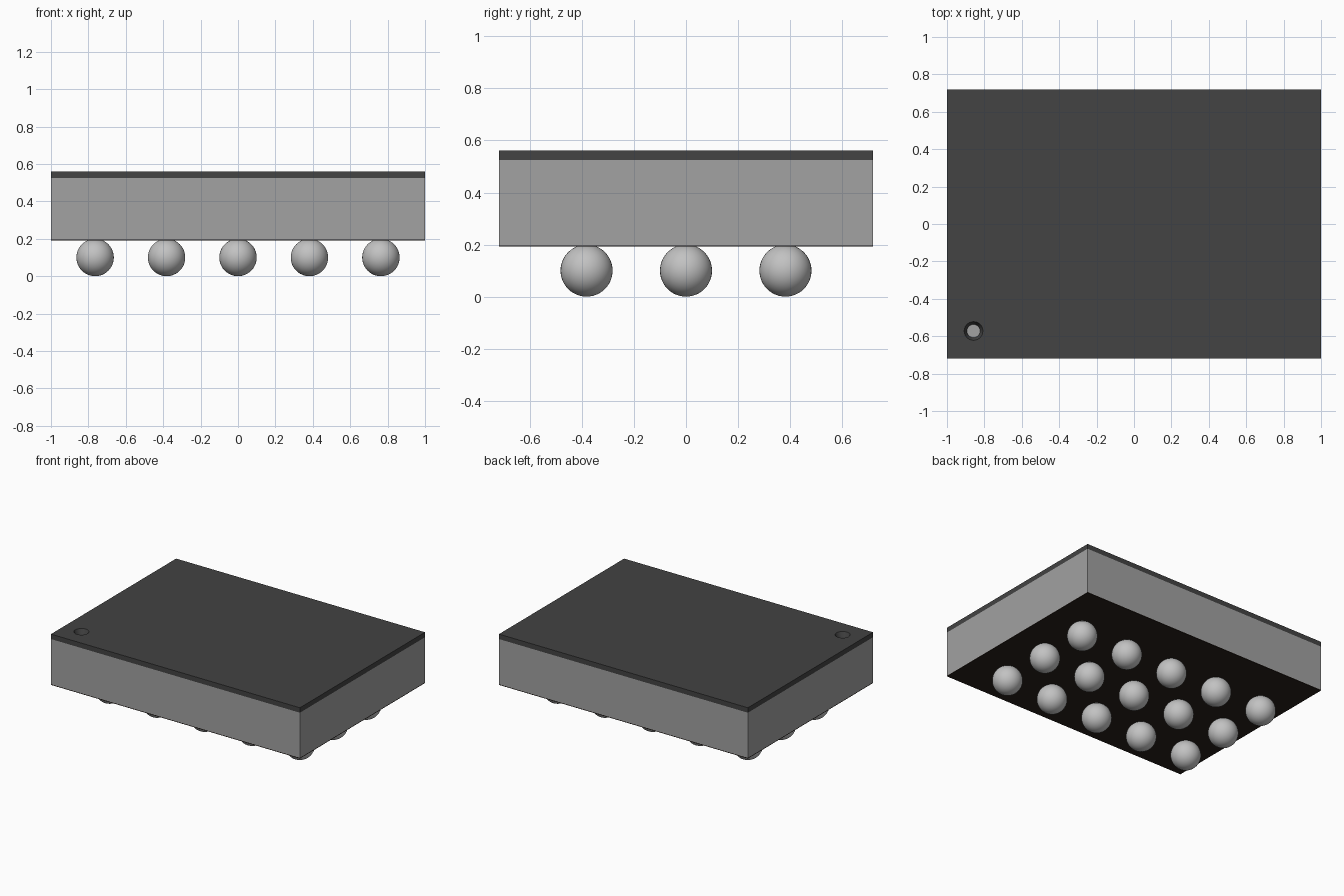
import bpy
import bmesh
import math
from mathutils import Matrix

if "Cube" in bpy.data.objects:
    bpy.data.objects.remove(bpy.data.objects["Cube"], do_unlink=True)

WIDTH, DEPTH = 2.0, 1.436
BASE_Z, BODY_Z, TOP_Z = 0.192, 0.525, 0.561
BALL_R, PITCH = 0.1, 0.382
HOLE = (-0.858, -0.572)


def material(name, r, g, b):
    mat = bpy.data.materials.new(name)
    mat.use_nodes = True
    mat.diffuse_color = (r, g, b, 1)
    mat.node_tree.nodes["Principled BSDF"].inputs["Base Color"].default_value = (r, g, b, 1)
    return mat


def add_object(name, bm, mat):
    mesh = bpy.data.meshes.new(name)
    bm.to_mesh(mesh)
    bm.free()
    mesh.materials.append(mat)
    obj = bpy.data.objects.new(name, mesh)
    bpy.context.collection.objects.link(obj)
    return obj


def slab(name, z0, z1, mat):
    bm = bmesh.new()
    size = Matrix.Diagonal((WIDTH, DEPTH, z1 - z0, 1))
    bmesh.ops.create_cube(bm, size=1, matrix=Matrix.Translation((0, 0, (z0 + z1) / 2)) @ size)
    return add_object(name, bm, mat)


grey = material("body grey", 0.36, 0.36, 0.36)
charcoal = material("lid charcoal", 0.056, 0.056, 0.056)
brown = material("underside dark brown", 0.022, 0.015, 0.011)
silver = material("ball silver", 0.54, 0.54, 0.54)

# Package layers, from the underside up
slab("underside_plate", BASE_Z, BASE_Z + 0.005, brown)
slab("body", BASE_Z + 0.005, BODY_Z, grey)
lid = slab("lid", BODY_Z, TOP_Z, charcoal)

# Tapered corner hole through the lid, showing the body beneath
bm = bmesh.new()
r_low, r_top, over = 0.035, 0.05, 0.01
slope = (r_top - r_low) / (TOP_Z - BODY_Z)
bmesh.ops.create_cone(
    bm, cap_ends=True, segments=32,
    radius1=r_low - slope * over, radius2=r_top + slope * over,
    depth=TOP_Z - BODY_Z + 2 * over,
    matrix=Matrix.Translation((*HOLE, (BODY_Z + TOP_Z) / 2)))
cutter = add_object("marker_hole_cutter", bm, charcoal)
cutter.hide_render = True
cut = lid.modifiers.new("marker_hole", 'BOOLEAN')
cut.operation = 'DIFFERENCE'
cut.solver = 'EXACT'
cut.object = cutter
bpy.ops.object.select_all(action='DESELECT')
lid.select_set(True)
bpy.context.view_layer.objects.active = lid
bpy.ops.object.modifier_apply(modifier=cut.name)
bpy.data.objects.remove(cutter, do_unlink=True)
bpy.ops.object.shade_smooth_by_angle(angle=math.radians(20))

# Grid of contact balls, sharing one mesh
bm = bmesh.new()
bmesh.ops.create_uvsphere(bm, u_segments=40, v_segments=24, radius=BALL_R)
for face in bm.faces:
    face.smooth = True
first = add_object("contact_ball", bm, silver)
for i in range(5):
    for j in range(3):
        ball = first
        if i or j:
            ball = first.copy()
            bpy.context.collection.objects.link(ball)
        ball.name = f"contact_ball_{i + 1}_{j + 1}"
        ball.location = ((i - 2) * PITCH, (j - 1) * PITCH, BALL_R)
